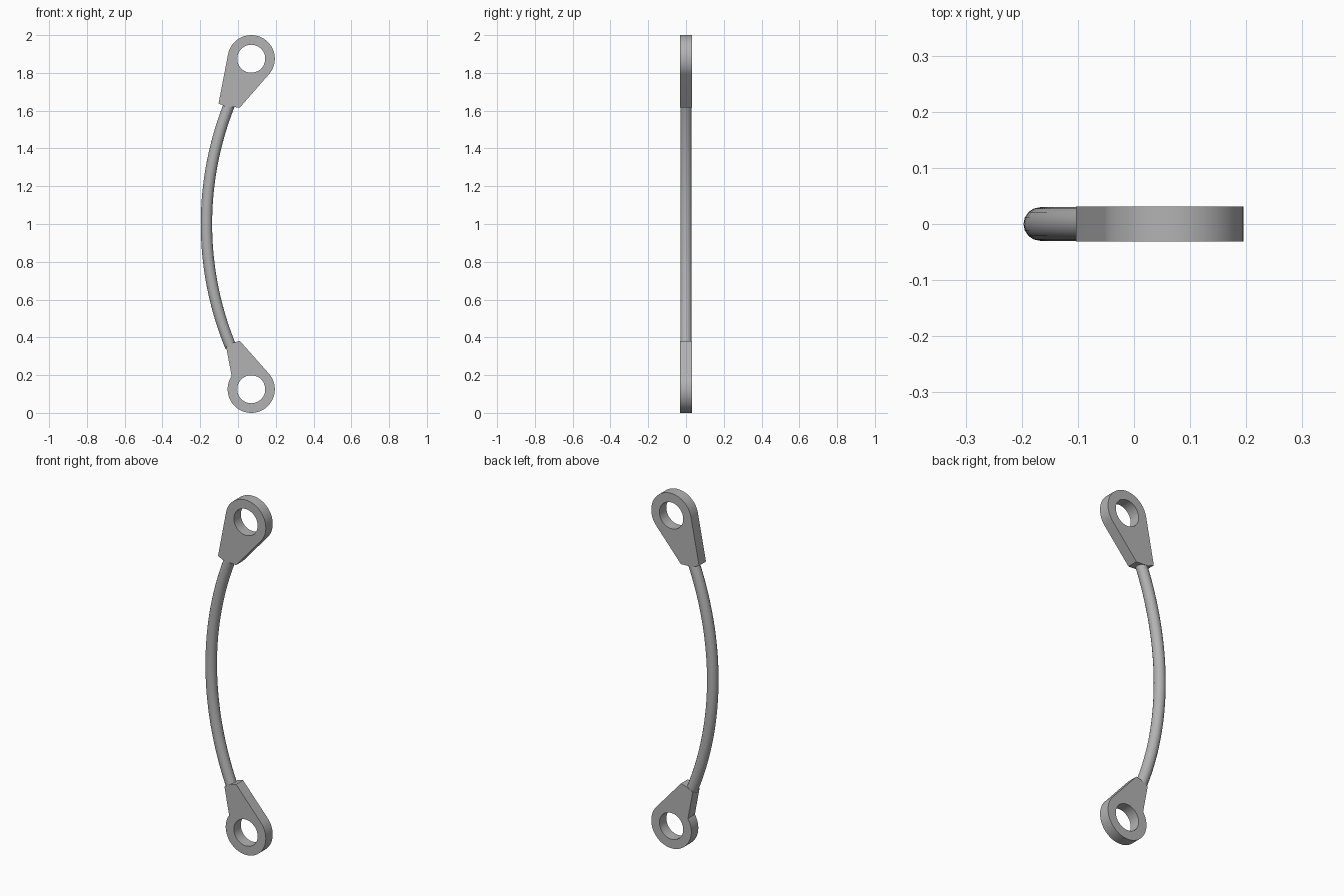
import bpy
from math import radians, cos, sin, pi, asin

cube = bpy.data.objects.get("Cube")
if cube:
    bpy.data.objects.remove(cube, do_unlink=True)

grey = bpy.data.materials.new("grey metal")
grey.use_nodes = True
colour = (0.45, 0.45, 0.45, 1)
grey.diffuse_color = colour
grey.node_tree.nodes["Principled BSDF"].inputs["Base Color"].default_value = colour

EYE_X, EYE_R, HOLE_R, HALF_DEPTH = 0.07, 0.125, 0.074, 0.031


def arc(x, z, r, start, end, steps):
    """Points on an arc, angles in degrees."""
    angles = [radians(start + (end - start) * i / steps) for i in range(steps + 1)]
    return [(x + r * cos(a), z + r * sin(a)) for a in angles]


def curve_object(name, paths, closed):
    """Mesh made from a poly curve drawn in the x-z plane."""
    data = bpy.data.curves.new(name, "CURVE")
    data.dimensions = "2D" if closed else "3D"
    if closed:
        data.fill_mode = "BOTH"
        data.extrude = HALF_DEPTH
    else:
        data.bevel_depth = 0.03
        data.bevel_resolution = 6
        data.use_fill_caps = True
    for path in paths:
        spline = data.splines.new("POLY")
        spline.points.add(len(path) - 1)
        for point, (x, z) in zip(spline.points, path):
            point.co = (x, z, 0, 1)
        spline.use_cyclic_u = closed
    obj = bpy.data.objects.new(name, data)
    bpy.context.collection.objects.link(obj)
    obj.rotation_euler.x = pi / 2
    bpy.ops.object.select_all(action="DESELECT")
    obj.select_set(True)
    bpy.context.view_layer.objects.active = obj
    bpy.ops.object.convert(target="MESH")
    obj = bpy.context.object
    obj.name = name
    obj.data.materials.clear()
    obj.data.materials.append(grey)
    bpy.ops.object.transform_apply(location=False, rotation=True, scale=False)
    bpy.ops.object.shade_smooth_by_angle(angle=radians(30))
    return obj


def eyelet(name, z, start, end, tab):
    """Round eye with a hole, running into a tapered tab."""
    outline = arc(EYE_X, z, EYE_R, start, end, 48) + tab
    hole = arc(EYE_X, z, HOLE_R, 0, 352.5, 47)
    curve_object(name, [outline, hole], True)


# Eyelets at both ends
eyelet("upper_eyelet", 1.875, -41.2, 169.1,
       [(-0.103, 1.638), (-0.065, 1.621), (0.01, 1.617)])
eyelet("lower_eyelet", 0.125, 146, 401.2,
       [(0.01, 0.381), (-0.025, 0.372), (-0.063, 0.35)])

# Bowed rod joining the eyelets
BOW_R = 1.71
reach = math_angle = asin(0.65 / BOW_R) * 180 / pi
curve_object("bowed_rod",
             [arc(-0.167 + BOW_R, 1.0, BOW_R, 180 - reach, 180 + reach, 40)], False)
